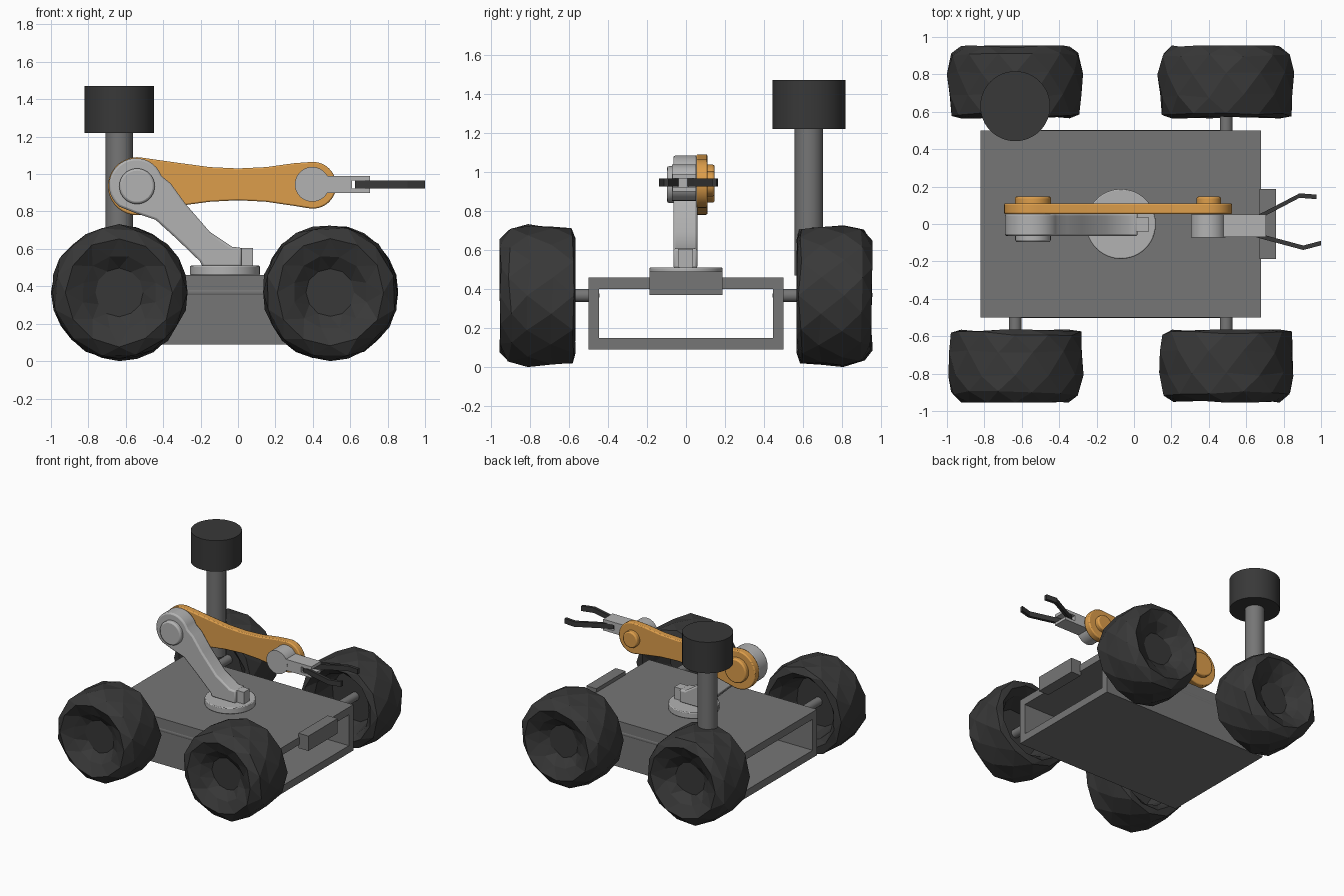
import bpy, bmesh, random
from math import pi, sin, cos, radians
from mathutils import Matrix

if "Cube" in bpy.data.objects:
    bpy.data.objects.remove(bpy.data.objects["Cube"])

random.seed(4)


def material(name, rgb):
    m = bpy.data.materials.new(name)
    m.diffuse_color = (*rgb, 1)
    m.use_nodes = True
    m.node_tree.nodes["Principled BSDF"].inputs["Base Color"].default_value = m.diffuse_color
    return m


ORANGE = material("orange_paint", (0.72, 0.34, 0.07))
DARK = material("dark_rubber", (0.04, 0.04, 0.04))
MID = material("body_grey", (0.18, 0.18, 0.18))
LIGHT = material("light_metal", (0.45, 0.45, 0.45))


def finish(name, bm, mat, smooth=False, bevel=0):
    bmesh.ops.recalc_face_normals(bm, faces=bm.faces)
    me = bpy.data.meshes.new(name)
    bm.to_mesh(me)
    bm.free()
    me.materials.append(mat)
    ob = bpy.data.objects.new(name, me)
    bpy.context.collection.objects.link(ob)
    if bevel:
        b = ob.modifiers.new("bevel", 'BEVEL')
        b.width, b.segments, b.limit_method = bevel, 2, 'ANGLE'
        b.angle_limit = radians(40)
    if smooth:
        bpy.ops.object.select_all(action='DESELECT')
        ob.select_set(True)
        bpy.context.view_layer.objects.active = ob
        bpy.ops.object.shade_smooth_by_angle(angle=radians(35))
    return ob


AXES = {'x': Matrix.Rotation(pi / 2, 4, 'Y'), 'y': Matrix.Rotation(pi / 2, 4, 'X'), 'z': Matrix()}


def cylinder(name, centre, r, length, axis, mat, bevel=0, n=40):
    bm = bmesh.new()
    bmesh.ops.create_cone(bm, cap_ends=True, segments=n, radius1=r, radius2=r, depth=length,
                          matrix=Matrix.Translation(centre) @ AXES[axis])
    return finish(name, bm, mat, True, bevel)


def prism(name, pts, lo, hi, plane, mat, smooth=False, bevel=0):
    """Extrude a 2D outline along the axis missing from the plane name."""
    place = {'xz': lambda u, v: (u, lo, v), 'yz': lambda u, v: (lo, u, v),
             'xy': lambda u, v: (u, v, lo)}[plane]
    d = {'xz': (0, hi - lo, 0), 'yz': (hi - lo, 0, 0), 'xy': (0, 0, hi - lo)}[plane]
    bm = bmesh.new()
    f = bm.faces.new([bm.verts.new(place(*p)) for p in pts])
    ext = bmesh.ops.extrude_face_region(bm, geom=[f], use_keep_orig=True)
    bmesh.ops.translate(bm, vec=d, verts=[g for g in ext['geom'] if isinstance(g, bmesh.types.BMVert)])
    return finish(name, bm, mat, smooth, bevel)


def rect(a, b, c, d):
    return [(a, c), (b, c), (b, d), (a, d)]


def arc(cx, cz, r, a0, a1, n=20):
    return [(cx + r * cos(radians(a0 + (a1 - a0) * i / n)),
             cz + r * sin(radians(a0 + (a1 - a0) * i / n))) for i in range(n + 1)]


# Hollow chassis, open at both ends
bm = bmesh.new()
loops = []
for x in (-0.82, 0.68):
    for pts in (rect(-0.5, 0.5, 0.09, 0.46), rect(-0.445, 0.445, 0.15, 0.40)):
        loops.append([bm.verts.new((x, y, z)) for y, z in pts])
for a, b in ((0, 1), (2, 3), (0, 2), (1, 3)):
    for i in range(4):
        j = (i + 1) % 4
        bm.faces.new((loops[a][i], loops[a][j], loops[b][j], loops[b][i]))
finish("chassis", bm, MID)
prism("front_sensor_box", rect(-0.187, 0.187, 0.37, 0.49), 0.67, 0.76, 'yz', MID)


# Rough faceted wheels with sunken hubs, plus axles
def wheel(name, cx, side):
    n = 12
    profile = [(0.13, 0.10), (0.20, 0.05), (0.29, 0.0), (0.352, 0.05), (0.365, 0.15), (0.365, 0.27),
               (0.35, 0.37), (0.30, 0.39), (0.25, 0.33), (0.20, 0.17)]
    bm = bmesh.new()
    rings = []
    for k, (r, t) in enumerate(profile):
        ring = []
        for j in range(n):
            a = 2 * pi * (j + k * 0.5) / n
            rr = r * random.uniform(0.97, 1.01)
            tt = min(0.39, max(0, t + random.uniform(-0.012, 0.012)))
            ring.append(bm.verts.new((cx + rr * cos(a), side * (0.955 - tt), max(0, 0.367 + rr * sin(a)))))
        rings.append(ring)
    for a, b in zip(rings, rings[1:]):
        for j in range(n):
            i = (j + 1) % n
            bm.faces.new((a[j], a[i], b[j]))
            bm.faces.new((a[i], b[i], b[j]))
    bm.faces.new(rings[0])
    bm.faces.new(rings[-1])
    finish(name, bm, DARK)


for side, sn in ((-1, "front"), (1, "rear")):
    for cx, xn in ((-0.635, "left"), (0.493, "right")):
        wheel(f"{sn}_{xn}_wheel", cx, side)
        cylinder(f"{sn}_{xn}_axle", (cx, side * 0.63, 0.367), 0.034, 0.34, 'y', MID, n=20)
    cylinder(f"{sn}_side_bar", (-0.07, side * 0.473, 0.367), 0.03, 1.12, 'x', MID, n=20)

# Camera mast
cylinder("mast_pole", (-0.635, 0.63, 0.85), 0.073, 0.76, 'z', MID)
cylinder("mast_head", (-0.635, 0.63, 1.345), 0.187, 0.25, 'z', DARK, n=48)

# Turntable and lower arm
cylinder("turntable", (-0.07, 0, 0.485), 0.187, 0.05, 'z', LIGHT, 0.006, 48)
lower = arc(-0.545, 0.94, 0.145, 20, 232) + [
    (-0.545, 0.79), (-0.44, 0.755), (-0.335, 0.66), (-0.205, 0.535), (-0.19, 0.505), (0.02, 0.505),
    (0.02, 0.607), (-0.03, 0.61), (-0.15, 0.69), (-0.28, 0.84), (-0.36, 0.95)]
prism("lower_arm", lower, -0.065, 0.058, 'xz', LIGHT, True, 0.012)
prism("arm_foot", rect(-0.06, 0.08, 0.505, 0.605), -0.04, 0.035, 'xz', LIGHT)
cylinder("shoulder_cap", (-0.54, -0.075, 0.935), 0.095, 0.045, 'y', LIGHT, 0.012)

# Orange upper arm with joint caps
upper = arc(-0.54, 0.935, 0.155, 80, 280) + [
    (-0.30, 0.832), (-0.15, 0.852), (0.0, 0.86), (0.15, 0.852), (0.30, 0.83)] + \
    arc(0.40, 0.94, 0.125, -95, 95) + [
    (0.30, 1.058), (0.15, 1.037), (0.0, 1.03), (-0.15, 1.037), (-0.32, 1.06)]
prism("upper_arm", upper, 0.053, 0.11, 'xz', ORANGE, True, 0.008)
for nm, x, r in (("shoulder", -0.54, 0.097), ("elbow", 0.40, 0.065)):
    cylinder(nm + "_orange_cap", (x, 0.122, 0.94), r, 0.05, 'y', ORANGE, 0.01)

# Wrist with forked end
cylinder("wrist_joint", (0.397, -0.01, 0.945), 0.093, 0.122, 'y', LIGHT)
fork = [(0.44, 0.90), (0.705, 0.90), (0.705, 0.922), (0.61, 0.922), (0.61, 0.965), (0.705, 0.965),
        (0.705, 0.99), (0.44, 0.99)]
prism("wrist_fork", fork, -0.07, 0.05, 'xz', LIGHT)

# Gripper fingers, bent strips
for nm, path in (("rear_finger", [(0.625, 0.02), (0.70, 0.055), (0.885, 0.152), (0.975, 0.145)]),
                 ("front_finger", [(0.625, -0.05), (0.70, -0.072), (0.905, -0.127), (1.0, -0.102)])):
    outline = [(x, y + 0.012) for x, y in path] + [(x, y - 0.012) for x, y in reversed(path)]
    prism(nm, outline, 0.924, 0.965, 'xy', DARK)
